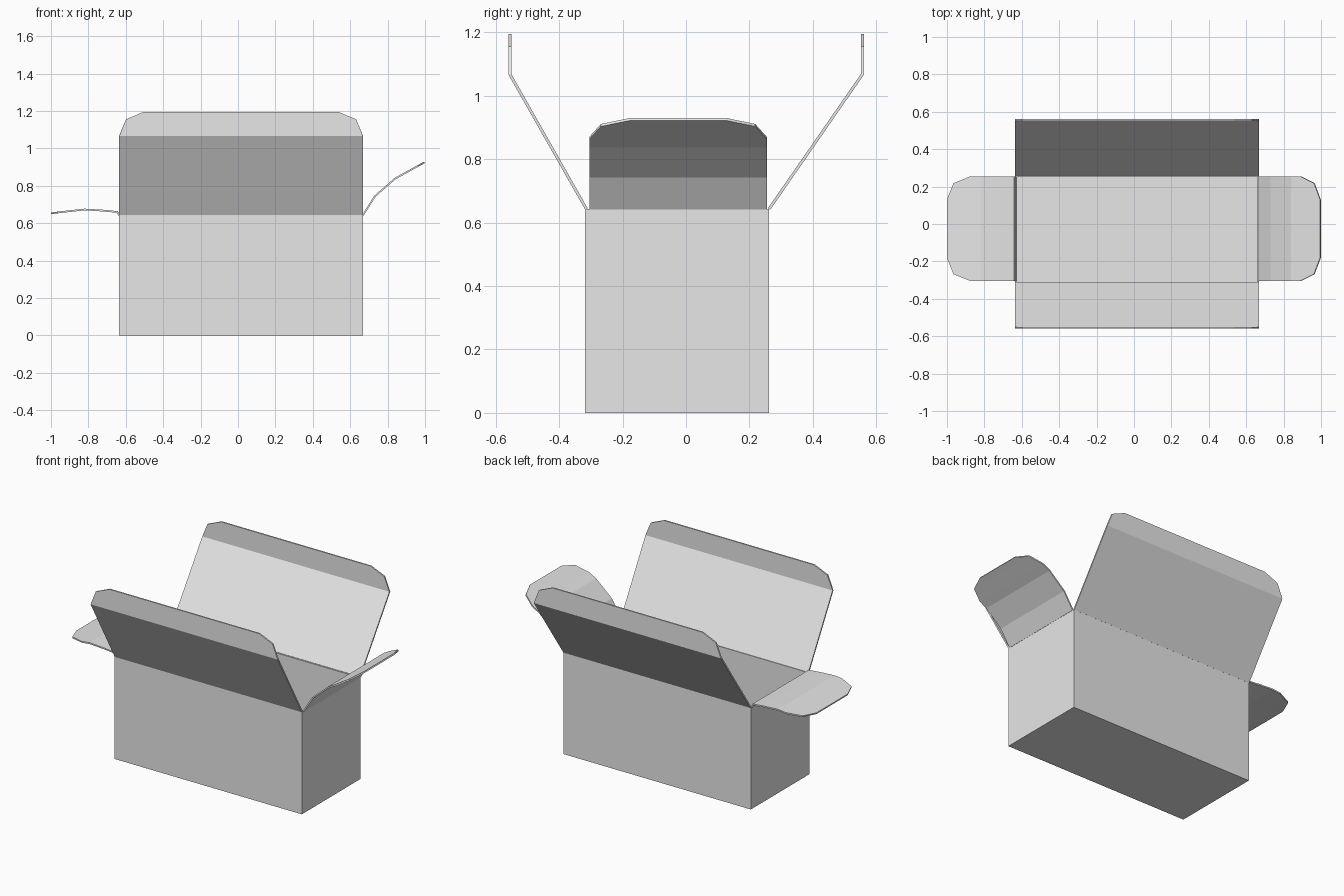
import bpy
import bmesh

cube = bpy.data.objects.get("Cube")
if cube:
    bpy.data.objects.remove(cube, do_unlink=True)

THICK = 0.009
X0, X1, Y0, Y1, TOP = -0.635, 0.668, -0.319, 0.262, 0.643

card = bpy.data.materials.new("grey_card")
card.use_nodes = True
card.diffuse_color = (0.8, 0.8, 0.8, 1)
card.node_tree.nodes["Principled BSDF"].inputs["Base Color"].default_value = (0.8, 0.8, 0.8, 1)


def finish(name, bm, offset):
    """Turn a sheet into an object with card thickness."""
    mesh = bpy.data.meshes.new(name)
    bm.to_mesh(mesh)
    bm.free()
    mesh.materials.append(card)
    obj = bpy.data.objects.new(name, mesh)
    bpy.context.collection.objects.link(obj)
    mod = obj.modifiers.new("card_thickness", "SOLIDIFY")
    mod.thickness = THICK
    mod.offset = offset
    mod.use_even_offset = True
    return obj


def flap(name, rows, low, high, sideways):
    """Folded sheet: each row is (outward position, height, corner inset)."""
    bm = bmesh.new()
    pairs = []
    for out, z, inset in rows:
        ends = (low + inset, high - inset)
        pairs.append([bm.verts.new((out, e, z) if sideways else (e, out, z)) for e in ends])
    for (a, b), (c, d) in zip(pairs, pairs[1:]):
        bm.faces.new((a, b, d, c))
    bmesh.ops.recalc_face_normals(bm, faces=bm.faces)
    return finish(name, bm, 0)


# Open box with thin walls
bm = bmesh.new()
bmesh.ops.create_cube(bm, size=1)
for v in bm.verts:
    v.co.x = X1 if v.co.x > 0 else X0
    v.co.y = Y1 if v.co.y > 0 else Y0
    v.co.z = TOP if v.co.z > 0 else 0
lid = [f for f in bm.faces if f.normal.z > 0.5]
bmesh.ops.delete(bm, geom=lid, context="FACES_ONLY")
finish("box_body", bm, -1)

# Long front and back flaps with upright, clipped lips
for name, hinge, tip in (("front_flap", Y0 + 0.005, -0.555), ("back_flap", Y1, 0.556)):
    rows = [(hinge, TOP, 0), (tip, 1.067, 0), (tip, 1.155, 0.036), (tip, 1.195, 0.13)]
    flap(name, rows, X0, X1, False)

# Curved side flaps with clipped corners
left_rows = [(X1, TOP, 0), (0.733, 0.745, 0), (0.842, 0.84, 0),
             (0.89, 0.866, 0), (0.964, 0.907, 0.037), (0.997, 0.925, 0.125)]
right_rows = [(X0 - 0.001, TOP, 0), (-0.645, 0.66, 0), (-0.72, 0.667, 0), (-0.82, 0.673, 0),
              (-0.875, 0.667, 0), (-0.965, 0.657, 0.037), (-1.0, 0.652, 0.125)]
flap("left_flap", left_rows, Y0 + 0.014, Y1 - 0.007, True)
flap("right_flap", right_rows, Y0 + 0.014, Y1 - 0.007, True)
